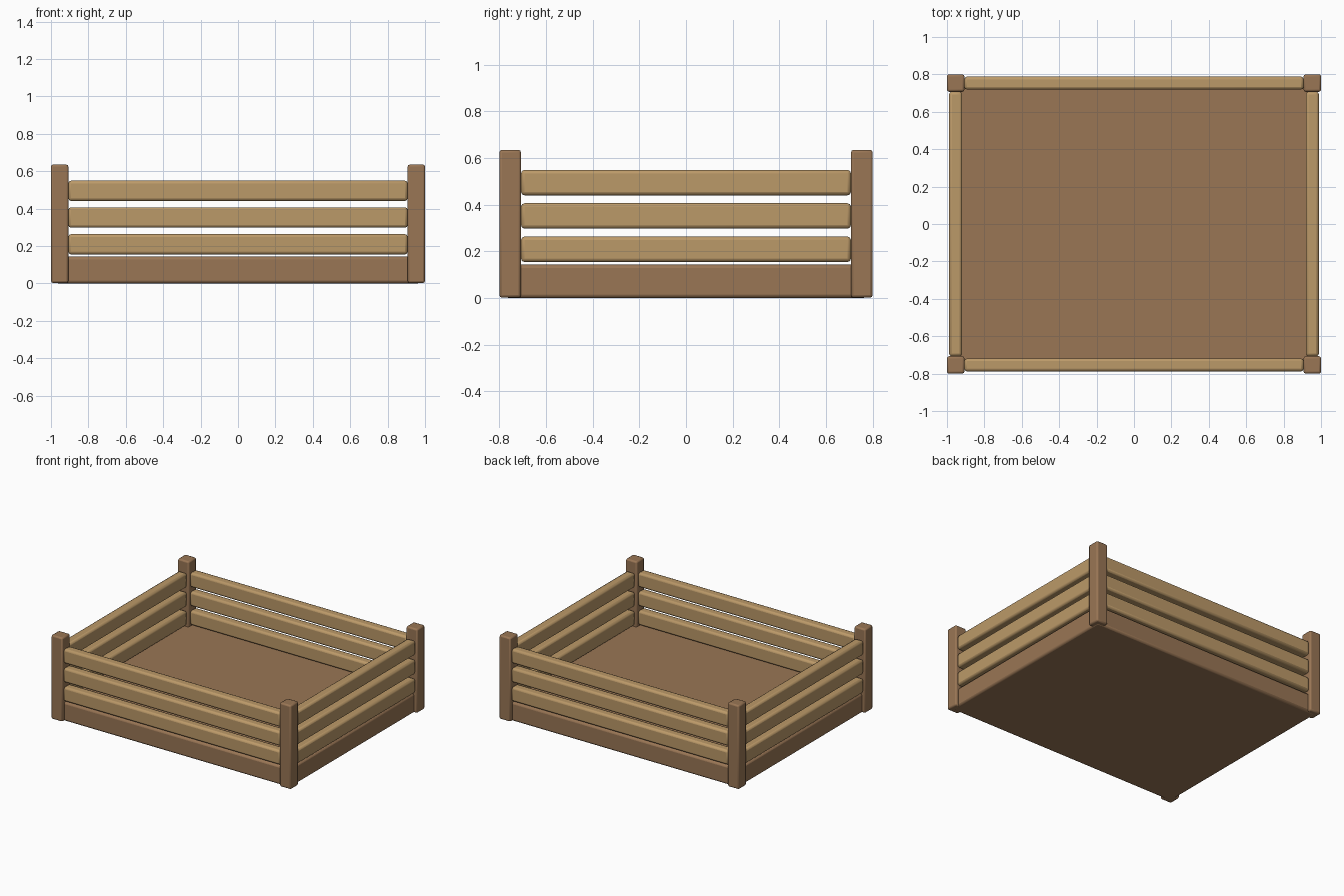
import bpy, math

if "Cube" in bpy.data.objects:
    bpy.data.objects.remove(bpy.data.objects["Cube"])

def material(name, color):
    m = bpy.data.materials.new(name)
    m.diffuse_color = (*color, 1)
    m.use_nodes = True
    m.node_tree.nodes["Principled BSDF"].inputs["Base Color"].default_value = m.diffuse_color
    return m

dark = material("dark_wood", (0.32, 0.18, 0.09))
light = material("light_wood", (0.50, 0.32, 0.14))

def box(name, size, center, mat, bevel):
    bpy.ops.mesh.primitive_cube_add(size=1, location=center)
    ob = bpy.context.object
    ob.name = name
    ob.scale = size
    bpy.ops.object.transform_apply(location=False, rotation=False, scale=True)
    ob.data.materials.append(mat)
    mod = ob.modifiers.new("rounded_edges", 'BEVEL')
    mod.width = bevel
    mod.segments = 2
    bpy.ops.object.shade_smooth_by_angle(angle=math.radians(35))
    return ob

PX, PY, POST = 0.9535, 0.7535, 0.093   # post centres and width
H = 0.635

# solid base
box("base", (1.95, 1.55, 0.143), (0, 0, 0.0715), dark, 0.015)

# corner posts
for sx, lr in ((-1, "left"), (1, "right")):
    for sy, fb in ((-1, "front"), (1, "back")):
        box(f"{fb}_{lr}_post", (POST, POST, H - 0.002),
            (sx * PX, sy * PY, H / 2 + 0.001), dark, 0.011)

# three horizontal rails on each side
for i in range(3):
    z = 0.209 + i * 0.143
    for s, fb, lr in ((-1, "front", "left"), (1, "back", "right")):
        box(f"{fb}_rail_{i + 1}", (2 * PX - POST, 0.07, 0.109), (0, s * PY, z), light, 0.015)
        box(f"{lr}_rail_{i + 1}", (0.07, 2 * PY - POST, 0.109), (s * PX, 0, z), light, 0.015)
